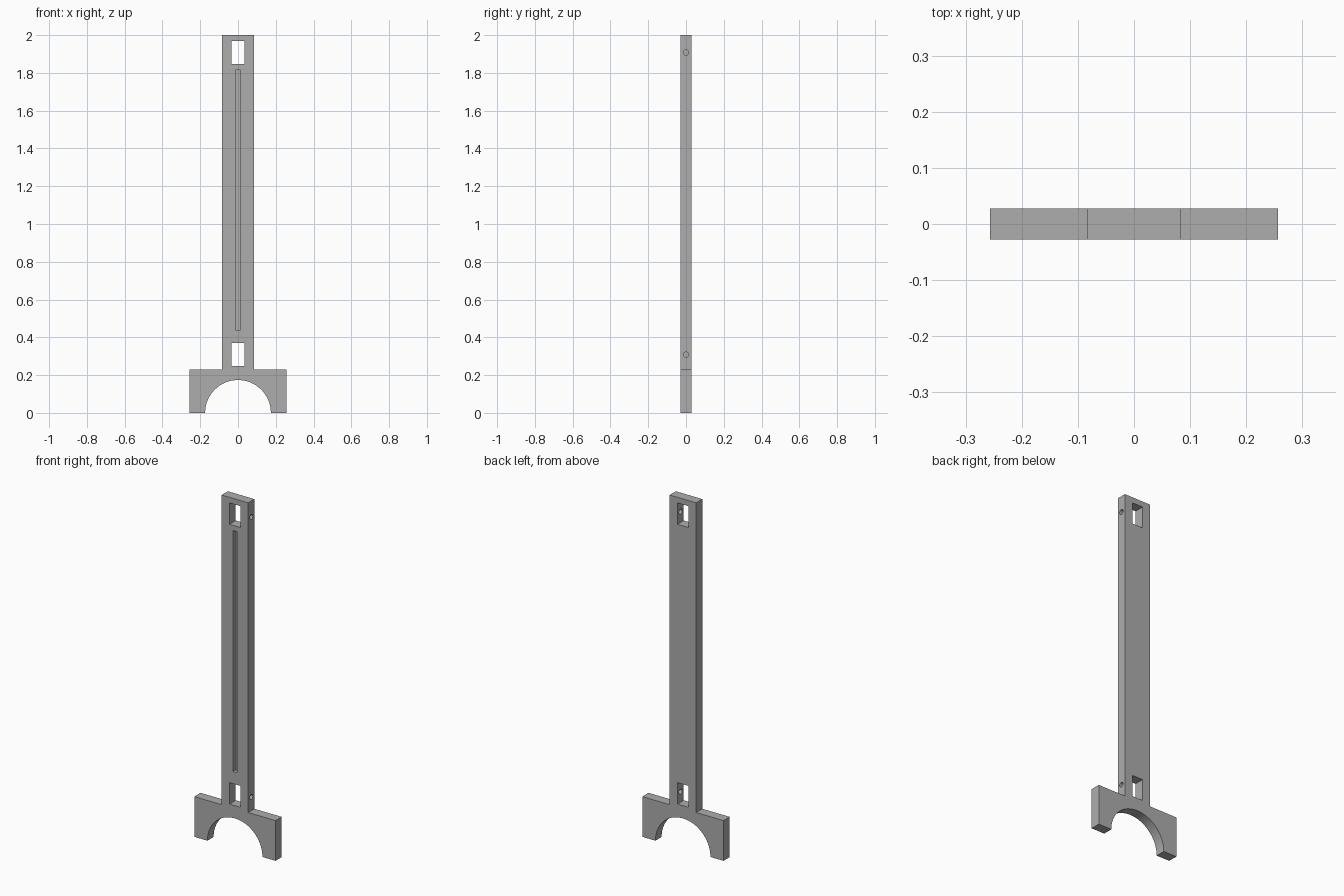
import bpy, bmesh, math
from mathutils import Matrix, Vector

default = bpy.data.objects.get("Cube")
if default:
    bpy.data.objects.remove(default, do_unlink=True)

THICK = 0.056
HALF_COLUMN, HALF_FOOT, FOOT_TOP, TOP = 0.084, 0.257, 0.23, 2.0
ARCH_RADIUS, ARCH_STEPS = 0.174, 48

grey = bpy.data.materials.new("plain grey")
grey.use_nodes = True
colour = (0.42, 0.42, 0.42, 1)
grey.diffuse_color = colour
grey.node_tree.nodes["Principled BSDF"].inputs["Base Color"].default_value = colour


def make_object(name, bm):
    bmesh.ops.recalc_face_normals(bm, faces=bm.faces)
    mesh = bpy.data.meshes.new(name)
    bm.to_mesh(mesh)
    bm.free()
    mesh.materials.append(grey)
    obj = bpy.data.objects.new(name, mesh)
    bpy.context.collection.objects.link(obj)
    return obj


def box_cutter(name, half_x, y0, y1, z0, z1):
    bm = bmesh.new()
    size = Vector((2 * half_x, y1 - y0, z1 - z0))
    centre = Vector((0, (y0 + y1) / 2, (z0 + z1) / 2))
    bmesh.ops.create_cube(bm, size=1, matrix=Matrix.Translation(centre) @ Matrix.Diagonal(size.to_4d()))
    return make_object(name, bm)


def pin_cutter(name, z):
    # Runs from the window out through the +x edge only
    bm = bmesh.new()
    place = Matrix.Translation((0.06, 0, z)) @ Matrix.Rotation(math.pi / 2, 4, "Y")
    bmesh.ops.create_cone(bm, cap_ends=True, segments=24, radius1=0.014,
                          radius2=0.014, depth=0.1, matrix=place)
    return make_object(name, bm)


# Upright with arched foot: one outline extruded through the thickness
right = [(HALF_FOOT, 0), (HALF_FOOT, FOOT_TOP), (HALF_COLUMN, FOOT_TOP), (HALF_COLUMN, TOP)]
left = [(-x, z) for x, z in reversed(right)]
angles = [math.pi * (1 - i / ARCH_STEPS) for i in range(ARCH_STEPS + 1)]
arch = [(ARCH_RADIUS * math.cos(a), ARCH_RADIUS * math.sin(a)) for a in angles]
bm = bmesh.new()
face = bm.faces.new([bm.verts.new((x, -THICK / 2, z)) for x, z in right + left + arch])
extruded = bmesh.ops.extrude_face_region(bm, geom=[face], use_keep_orig=True)
moved = [v for v in extruded["geom"] if isinstance(v, bmesh.types.BMVert)]
bmesh.ops.translate(bm, verts=moved, vec=(0, THICK, 0))
upright = make_object("upright_with_arched_foot", bm)

# Windows, side pin holes and the long front groove
cutters = [
    box_cutter("upper_window_cutter", 0.034, -0.1, 0.1, 1.846, 1.968),
    box_cutter("lower_window_cutter", 0.034, -0.1, 0.1, 0.247, 0.369),
    box_cutter("groove_cutter", 0.013, -0.1, 0, 0.438, 1.816),
    pin_cutter("upper_pin_cutter", 1.908),
    pin_cutter("lower_pin_cutter", 0.308),
]
bpy.ops.object.select_all(action="DESELECT")
upright.select_set(True)
bpy.context.view_layer.objects.active = upright
for cutter in cutters:
    cutter.hide_render = True
    cut = upright.modifiers.new(cutter.name, "BOOLEAN")
    cut.operation = "DIFFERENCE"
    cut.solver = "EXACT"
    cut.object = cutter
    bpy.ops.object.modifier_apply(modifier=cut.name)
    bpy.data.objects.remove(cutter, do_unlink=True)

bpy.ops.object.shade_smooth_by_angle(angle=math.radians(30))
